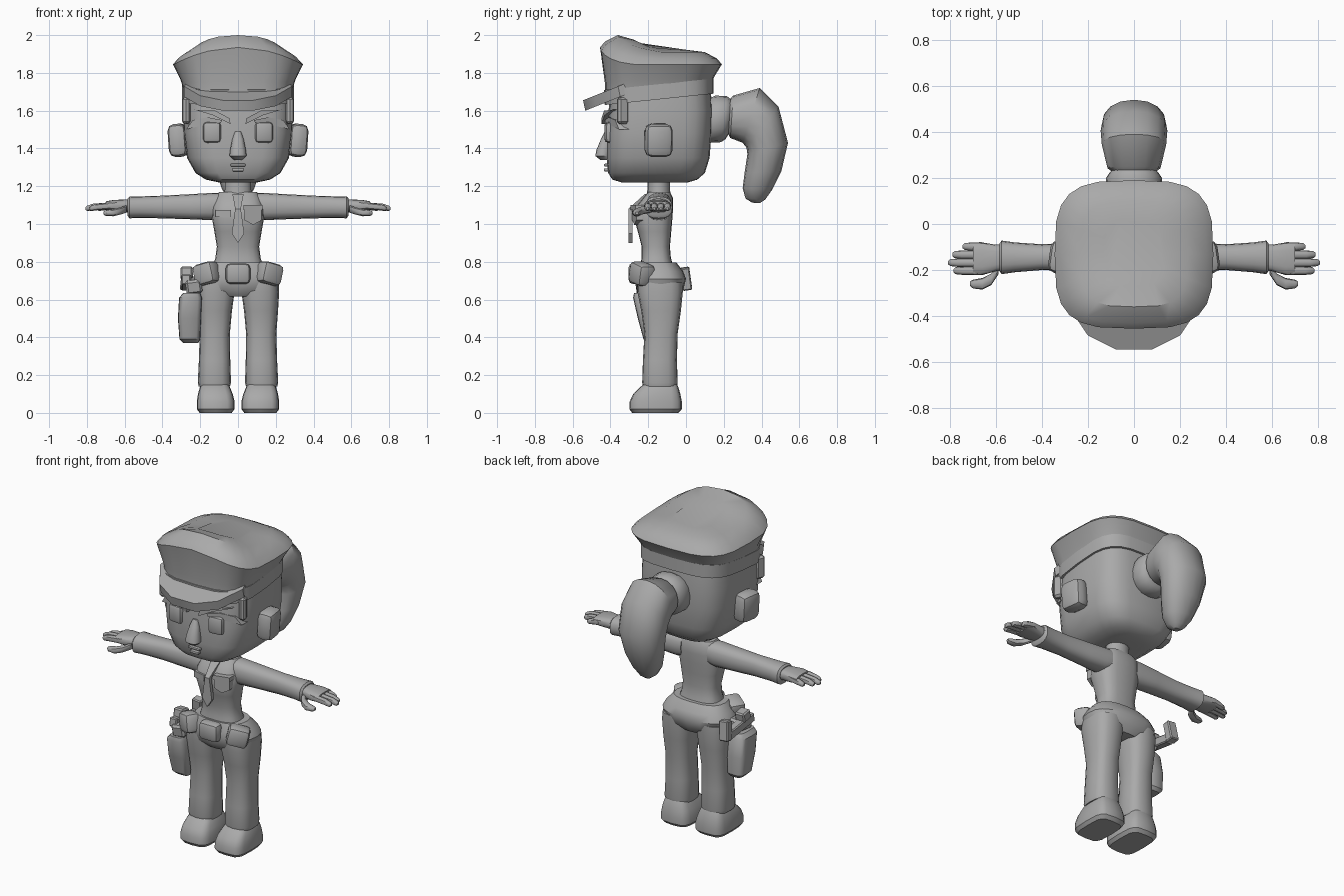
import bpy, bmesh, math
from mathutils import Vector, Matrix, Euler

grey = bpy.data.materials.new("plain_grey")
grey.diffuse_color = (0.4, 0.4, 0.4, 1)


def finish(name, bm):
    bmesh.ops.recalc_face_normals(bm, faces=bm.faces)
    me = bpy.data.meshes.new(name)
    bm.to_mesh(me)
    bm.free()
    me.materials.append(grey)
    ob = bpy.data.objects.new(name, me)
    bpy.context.collection.objects.link(ob)
    return ob


def loft(name, rings, p=2.5, n=16, warp=None):
    """Skin superellipse rings given as (centre, u axis, v axis)."""
    bm = bmesh.new()
    loops = []
    for c, u, v in rings:
        loop = []
        for i in range(n):
            a = 2 * math.pi * i / n
            cs, sn = math.cos(a), math.sin(a)
            k = math.copysign(abs(cs) ** (2 / p), cs)
            m = math.copysign(abs(sn) ** (2 / p), sn)
            co = Vector(c) + Vector(u) * k + Vector(v) * m
            loop.append(bm.verts.new(warp(co) if warp else co))
        loops.append(loop)
    for a, b in zip(loops, loops[1:]):
        for i in range(n):
            j = (i + 1) % n
            bm.faces.new((a[i], a[j], b[j], b[i]))
    bm.faces.new(loops[0])
    bm.faces.new(loops[-1])
    return finish(name, bm)


def zr(z, x0, x1, y0, y1, tilt=0):
    """Level ring from its bounds; tilt raises the back and lowers the front."""
    return (((x0 + x1) / 2, (y0 + y1) / 2, z), ((x1 - x0) / 2, 0, 0), (0, (y1 - y0) / 2, tilt))


def xr(x, y0, y1, z0, z1):
    return ((x, (y0 + y1) / 2, (z0 + z1) / 2), (0, (y1 - y0) / 2, 0), (0, 0, (z1 - z0) / 2))


def box(name, centre, size, rot=(0, 0, 0), bevel=0.02, segs=2):
    bm = bmesh.new()
    bmesh.ops.create_cube(bm, size=1)
    bmesh.ops.scale(bm, vec=size, verts=bm.verts)
    if bevel:
        bmesh.ops.bevel(bm, geom=bm.edges[:], offset=bevel, segments=segs, profile=0.5, affect='EDGES')
    m = Matrix.Translation(centre) @ Euler([math.radians(r) for r in rot]).to_matrix().to_4x4()
    bmesh.ops.transform(bm, matrix=m, verts=bm.verts)
    return finish(name, bm)


def prism(name, pts, place, depth):
    """Polygon put in space by place(a, b), thickened along depth."""
    bm = bmesh.new()
    a = [bm.verts.new(place(*q)) for q in pts]
    b = [bm.verts.new(v.co + Vector(depth)) for v in a]
    bm.faces.new(a)
    bm.faces.new(b)
    for i in range(len(a)):
        j = (i + 1) % len(a)
        bm.faces.new((a[i], a[j], b[j], b[i]))
    return finish(name, bm)


# Head and neck
loft("head", [zr(1.22, -.10, .10, -.34, .01), zr(1.235, -.17, .17, -.39, .06),
              zr(1.27, -.225, .225, -.412, .10), zr(1.35, -.27, .27, -.42, .125),
              zr(1.48, -.287, .287, -.42, .135), zr(1.60, -.29, .29, -.41, .14),
              zr(1.72, -.28, .28, -.40, .13)], p=3.6, n=24)
loft("neck", [zr(1.13, -.085, .085, -.21, -.075), zr(1.18, -.07, .07, -.205, -.085),
              zr(1.25, -.07, .07, -.205, -.085)], p=2)


# Cap: band, flared crown raised at the middle of the front
def crown_peak(co):
    if co.z > 1.8:
        f = min(1, max(0, (-co.y - .15) / .2))
        co.z += .09 * f * max(0, 1 - (co.x / .34) ** 2)
    return co


loft("cap_band", [zr(1.66, -.297, .297, -.43, .145, .03), zr(1.74, -.297, .297, -.435, .145, .03)], p=3.6, n=24)
loft("cap_crown", [zr(1.72, -.29, .29, -.43, .138, .03), zr(1.765, -.305, .305, -.43, .15, .015),
                   zr(1.845, -.345, .345, -.455, .19), zr(1.875, -.315, .315, -.43, .165),
                   zr(1.91, -.235, .235, -.36, .10), zr(1.92, -.13, .13, -.27, .02)],
     p=3.4, n=24, warp=crown_peak)
half_brim = [(.08, -.545), (.2, -.485), (.285, -.36), (.27, -.30)]
prism("cap_visor", half_brim + [(-x, y) for x, y in reversed(half_brim)],
      lambda x, y: (x, y, 1.655 + .4 * (y + .545)), (0, .012, -.055))

# Ponytail: tie, then the hanging tail from inner and outer edge points
loft("hair_tie", [((0, y, 1.555), (r, 0, 0), (0, .015, r)) for y, r in
                  ((.11, .11), (.14, .125), (.20, .122), (.225, .105), (.24, .08))], p=2.2)
tail = [((.215, 1.49), (.215, 1.64), .08), ((.235, 1.455), (.25, 1.68), .115),
        ((.30, 1.43), (.39, 1.72), .14), ((.32, 1.405), (.49, 1.62), .145),
        ((.325, 1.37), (.54, 1.43), .14), ((.31, 1.27), (.505, 1.28), .115),
        ((.30, 1.19), (.455, 1.18), .085), ((.315, 1.135), (.42, 1.13), .05),
        ((.35, 1.113), (.39, 1.11), .02)]
loft("ponytail", [((0, (a[0] + b[0]) / 2, (a[1] + b[1]) / 2), (w, 0, 0),
                   (0, (b[0] - a[0]) / 2, (b[1] - a[1]) / 2)) for a, b, w in tail], p=2.2)

# Nose and mouth
loft("nose", [zr(1.34, -.022, .022, -.455, -.40), zr(1.36, -.045, .045, -.48, -.40),
              zr(1.39, -.042, .042, -.475, -.40), zr(1.45, -.03, .03, -.45, -.40),
              zr(1.49, -.016, .016, -.43, -.40)], p=2.3, n=12)
box("upper_lip", (0, -.42, 1.312), (.08, .03, .014), bevel=.005)
box("lower_lip", (0, -.42, 1.287), (.06, .03, .016), bevel=.005)

# Torso and hips
loft("torso", [zr(.77, -.135, .135, -.245, -.065), zr(.82, -.12, .12, -.235, -.08),
               zr(.88, -.112, .112, -.235, -.085), zr(.96, -.125, .125, -.255, -.078),
               zr(1.03, -.138, .138, -.275, -.072), zr(1.09, -.135, .135, -.265, -.068),
               zr(1.14, -.122, .122, -.225, -.07), zr(1.17, -.10, .10, -.20, -.085)], p=2.8, n=20)
loft("hips", [zr(.615, -.09, .09, -.23, -.04), zr(.65, -.205, .205, -.26, -.015),
              zr(.71, -.225, .225, -.27, 0), zr(.75, -.205, .205, -.265, -.015),
              zr(.795, -.165, .165, -.25, -.05)], p=2.6, n=20)

# Tie, name plate and badge pocket
tie_y = lambda x, z: (x, -.305 if z < 1.08 else -.305 + (z - 1.08) * 1.1, z)
prism("tie_tail", [(-.015, 1.08), (.015, 1.08), (.033, .95), (0, .90), (-.033, .95)], tie_y, (0, .022, 0))
prism("tie_top", [(-.015, 1.08), (.015, 1.08), (.022, 1.12), (.03, 1.16), (-.03, 1.16), (-.022, 1.12)],
      tie_y, (0, .05, 0))
prism("badge_pocket", [(.035, 1.09), (.125, 1.09), (.125, 1.02), (.08, .995), (.035, 1.02)],
      lambda x, z: (x, -.285 + .25 * (x - .035), z), (0, .05, 0))
prism("pocket_flap", [(.03, 1.10), (.13, 1.10), (.13, 1.075), (.03, 1.075)],
      lambda x, z: (x, -.292 + .25 * (x - .035), z), (0, .05, 0))
prism("name_plate", [(-.12, 1.075), (-.038, 1.075), (-.038, 1.037), (-.12, 1.037)],
      lambda x, z: (x, -.28 - .25 * (x + .038), z), (0, .04, 0))

# Belt pouches
box("front_pouch", (0, -.265, .737), (.13, .08, .11), bevel=.025)
for s in (-1, 1):
    box("side_pouch", (s * .165, -.235, .737), (.125, .10, .115), (0, s * 14, s * 32), .025)

# Holster with pistol on the hip
loft("holster", [zr(.37, -.29, -.21, -.20, -.115), zr(.39, -.31, -.20, -.225, -.10),
                 zr(.50, -.318, -.195, -.255, -.10), zr(.61, -.312, -.19, -.28, -.115),
                 zr(.635, -.29, -.20, -.275, -.13)], p=4)
box("holster_strap", (-.235, -.19, .675), (.085, .15, .075), (8, -8, 0), .012, 1)
box("pistol_body", (-.275, -.13, .69), (.05, .24, .055), (-8, 0, 0), .006, 1)
box("pistol_grip", (-.272, .0, .71), (.06, .05, .12), (8, 6, 0), .006, 1)
box("pistol_hammer", (-.272, -.17, .74), (.065, .07, .06), (-10, 0, 0), .008, 1)

# Mirrored parts
brow = [(.04, 1.53), (.045, 1.56), (.12, 1.60), (.23, 1.605), (.13, 1.575)]
lash = [(.085, 1.55), (.16, 1.565), (.24, 1.55), (.275, 1.50), (.19, 1.522), (.09, 1.535)]
fingers = [(-.098, .745), (-.133, .79), (-.168, .808), (-.203, .785)]
for s in (-1, 1):
    # Face
    box("ear", (s * .315, -.145, 1.443), (.10, .145, .175), (0, s * 4, s * 8), .035)
    box("eye", (s * .137, -.405, 1.485), (.095, .05, .11), (0, 0, s * 6), .02)
    for nm, pts, off in (("brow", brow, .012), ("eyelash", lash, 0)):
        prism(nm, pts, lambda x, z: (s * x, -.438 - off + 1.1 * x * x, z), (0, .06, 0))
    box("sideburn", (s * .27, -.335, 1.60), (.04, .06, .14), (0, 0, s * 25), .012, 1)

    # Sleeve and cuff
    loft("sleeve", [xr(s * x, *b) for x, *b in (
        (.09, -.205, -.075, 1.03, 1.165), (.13, -.21, -.075, 1.02, 1.165), (.25, -.205, -.08, 1.025, 1.158),
        (.40, -.20, -.088, 1.03, 1.15), (.52, -.21, -.08, 1.032, 1.146), (.575, -.218, -.072, 1.03, 1.145),
        (.585, -.205, -.085, 1.045, 1.135))], p=2.5)

    # Hand with fingers and thumb
    loft("palm", [xr(s * x, *b) for x, *b in (
        (.56, -.20, -.09, 1.06, 1.13), (.60, -.205, -.09, 1.063, 1.13),
        (.66, -.222, -.08, 1.068, 1.127), (.70, -.218, -.082, 1.073, 1.12))], p=2.8)
    for y, tip in fingers:
        loft("finger", [xr(s * x, y - r, y + r, z - r, z + r) for x, r, z in (
            (.66, .019, 1.098), (tip - .04, .018, 1.09), (tip - .01, .015, 1.083), (tip, .007, 1.082))], p=2.3, n=10)
    loft("thumb", [xr(s * x, *b) for x, *b in (
        (.59, -.22, -.17, 1.06, 1.10), (.62, -.265, -.215, 1.05, 1.09), (.66, -.285, -.235, 1.04, 1.08),
        (.70, -.28, -.242, 1.042, 1.073), (.713, -.268, -.25, 1.05, 1.065))], p=2.3, n=10)

    # Trouser leg
    loft("leg", [((s * cx, cy, z), (rx, 0, 0), (0, ry, 0)) for z, cx, cy, rx, ry in (
        (.14, .125, -.138, .083, .09), (.16, .125, -.138, .088, .094), (.28, .124, -.138, .083, .09),
        (.42, .123, -.132, .08, .088), (.54, .122, -.132, .09, .105), (.64, .118, -.137, .10, .12),
        (.69, .115, -.137, .10, .12))], p=2.7)

    # Shoe
    loft("shoe", [((s * cx, (y0 + y1) / 2, z), (rx, 0, 0), (0, (y1 - y0) / 2, 0)) for z, cx, rx, y0, y1 in (
        (0, .118, .085, -.285, -.04), (.02, .118, .1, -.30, -.022), (.06, .118, .1, -.298, -.022),
        (.10, .12, .092, -.28, -.03), (.135, .122, .08, -.245, -.04), (.155, .122, .07, -.22, -.05))], p=4)

# Smooth shading with sharp creases kept
bpy.ops.object.select_all(action='SELECT')
bpy.context.view_layer.objects.active = bpy.data.objects["head"]
bpy.ops.object.shade_smooth_by_angle(angle=math.radians(35))
